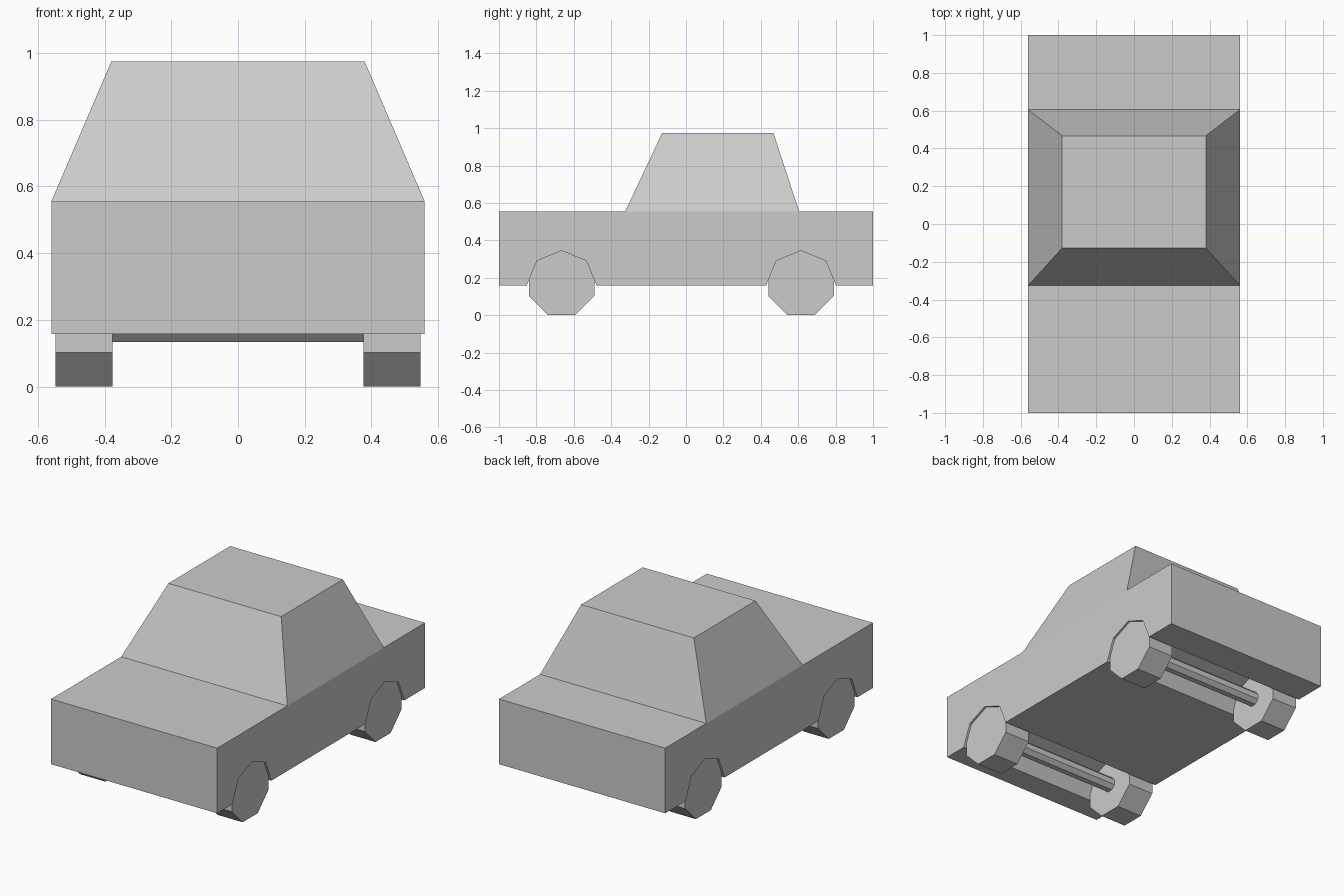
import bpy, bmesh, math
from math import sin, cos, pi

if "Cube" in bpy.data.objects:
    bpy.data.objects.remove(bpy.data.objects["Cube"])

HALF_W, SILL, DECK, ROOF = 0.56, 0.158, 0.555, 0.975
AXLES = (-0.665, 0.615)
ARCH_R, WHEEL_R, AXLE_R = 0.187, 0.175, 0.041


def finish(bm, name):
    bmesh.ops.recalc_face_normals(bm, faces=bm.faces)
    mesh = bpy.data.meshes.new(name)
    bm.to_mesh(mesh)
    bm.free()
    obj = bpy.data.objects.new(name, mesh)
    bpy.context.collection.objects.link(obj)
    return obj


def octagon_bar(name, y, apothem, x0, x1):
    """Eight-sided bar along x with a flat face at the bottom."""
    r = apothem / cos(pi / 8)
    bm = bmesh.new()
    ring = [bm.verts.new((x0, y + r * cos(a), WHEEL_R + r * sin(a)))
            for a in (pi / 8 + i * pi / 4 for i in range(8))]
    cap = bm.faces.new(ring)
    ext = bmesh.ops.extrude_face_region(bm, geom=[cap], use_keep_orig=True)
    verts = [v for v in ext["geom"] if isinstance(v, bmesh.types.BMVert)]
    bmesh.ops.translate(bm, verts=verts, vec=(x1 - x0, 0, 0))
    return finish(bm, name)


# Body: side profile with two half-octagon wheel arches, extruded across
profile = [(-1, DECK), (-1, SILL)]
for yc in AXLES:
    profile += [(yc - ARCH_R * cos(i * pi / 4), SILL + ARCH_R * sin(i * pi / 4))
                for i in range(5)]
profile += [(1, SILL), (1, DECK), (0.605, DECK), (-0.325, DECK)]

bm = bmesh.new()
left = [bm.verts.new((-HALF_W, y, z)) for y, z in profile]
right = [bm.verts.new((HALF_W, y, z)) for y, z in profile]
bm.faces.new(left)
bm.faces.new(right[::-1])
n = len(profile)
for i in range(n):
    j = (i + 1) % n
    face = bm.faces.new((left[i], right[i], right[j], left[j]))
    if i == n - 2:
        cabin_base = face

# Cabin: middle deck panel raised and tapered to the roof
roof = bmesh.ops.extrude_discrete_faces(bm, faces=[cabin_base])["faces"][0]
for v in roof.verts:
    v.co = (math.copysign(0.38, v.co.x), 0.467 if v.co.y > 0 else -0.127, ROOF)
finish(bm, "car_body")

# Wheels and axles
for end, yc in zip(("front", "rear"), AXLES):
    for side, s in (("left", -1), ("right", 1)):
        octagon_bar(f"{end}_{side}_wheel", yc, WHEEL_R, s * 0.377, s * 0.548)
    octagon_bar(f"{end}_axle", yc, AXLE_R, -0.377, 0.377)
